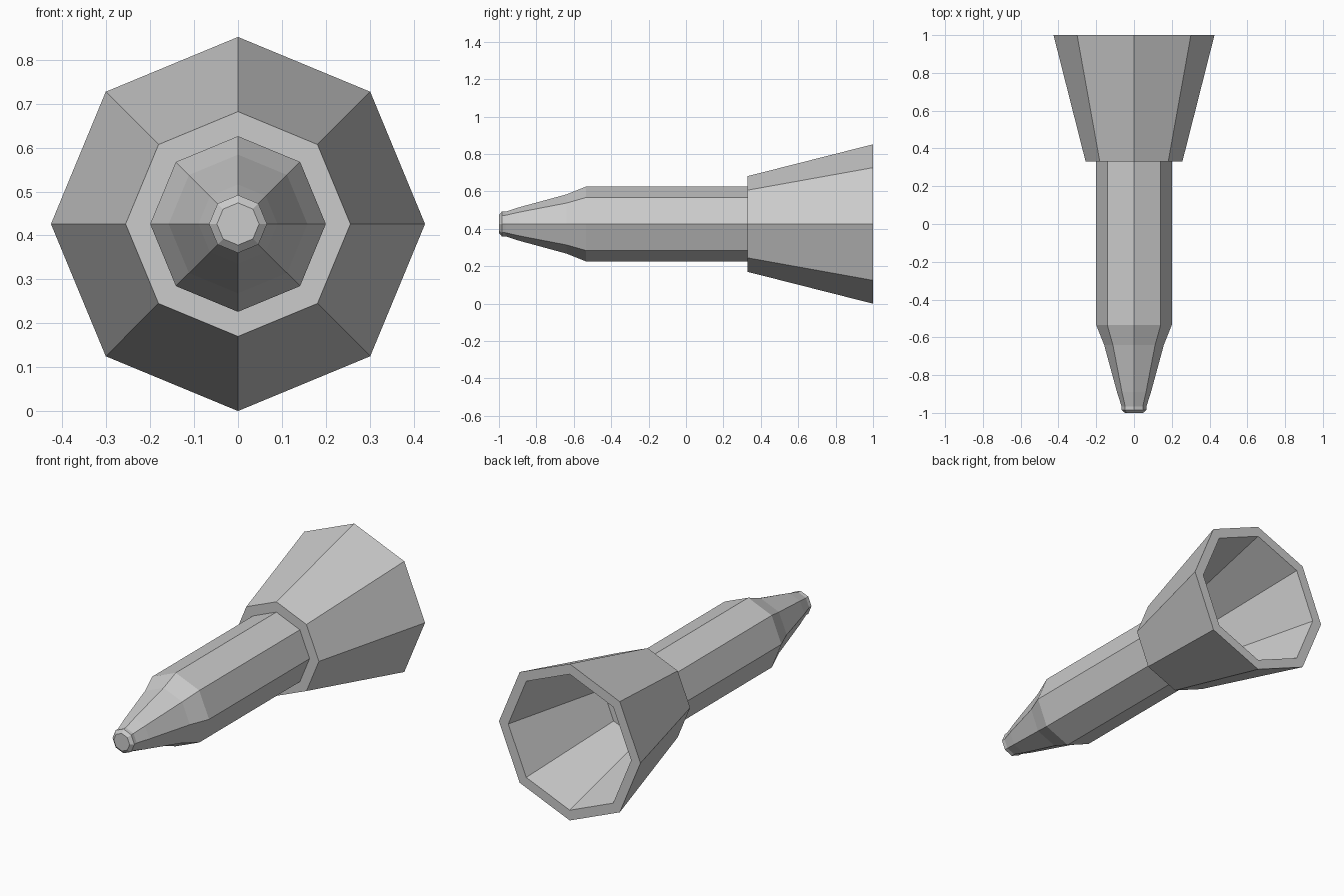
import bpy, bmesh, math

if "Cube" in bpy.data.objects:
    bpy.data.objects.remove(bpy.data.objects["Cube"])

AXIS_Z = 0.426  # height of the central axis
SIDES = 8


def lathe(name, profile):
    """Spin (y, radius) rings around the lengthwise axis, capping both ends."""
    bm = bmesh.new()
    rings = []
    for y, r in profile:
        ring = []
        for i in range(SIDES):
            a = 2 * math.pi * i / SIDES
            ring.append(bm.verts.new((r * math.cos(a), y, AXIS_Z + r * math.sin(a))))
        rings.append(ring)
    for a, b in zip(rings, rings[1:]):
        for i in range(SIDES):
            j = (i + 1) % SIDES
            bm.faces.new((a[i], a[j], b[j], b[i]))
    bm.faces.new(rings[0])
    bm.faces.new(rings[-1])
    bmesh.ops.recalc_face_normals(bm, faces=bm.faces)
    mesh = bpy.data.meshes.new(name)
    bm.to_mesh(mesh)
    bm.free()
    obj = bpy.data.objects.new(name, mesh)
    bpy.context.collection.objects.link(obj)
    return obj


# Barrel with tapered nose and small blunt tip
lathe("barrel", [(-1.0, 0.048), (-0.985, 0.066), (-0.965, 0.066), (-0.89, 0.09),
                 (-0.64, 0.158), (-0.535, 0.2), (0.36, 0.2)])

# Flared hollow cup: outside, rim, inside wall and floor
lathe("flared_cup", [(0.33, 0.256), (1.0, 0.426), (1.0, 0.37), (0.4, 0.22)])
